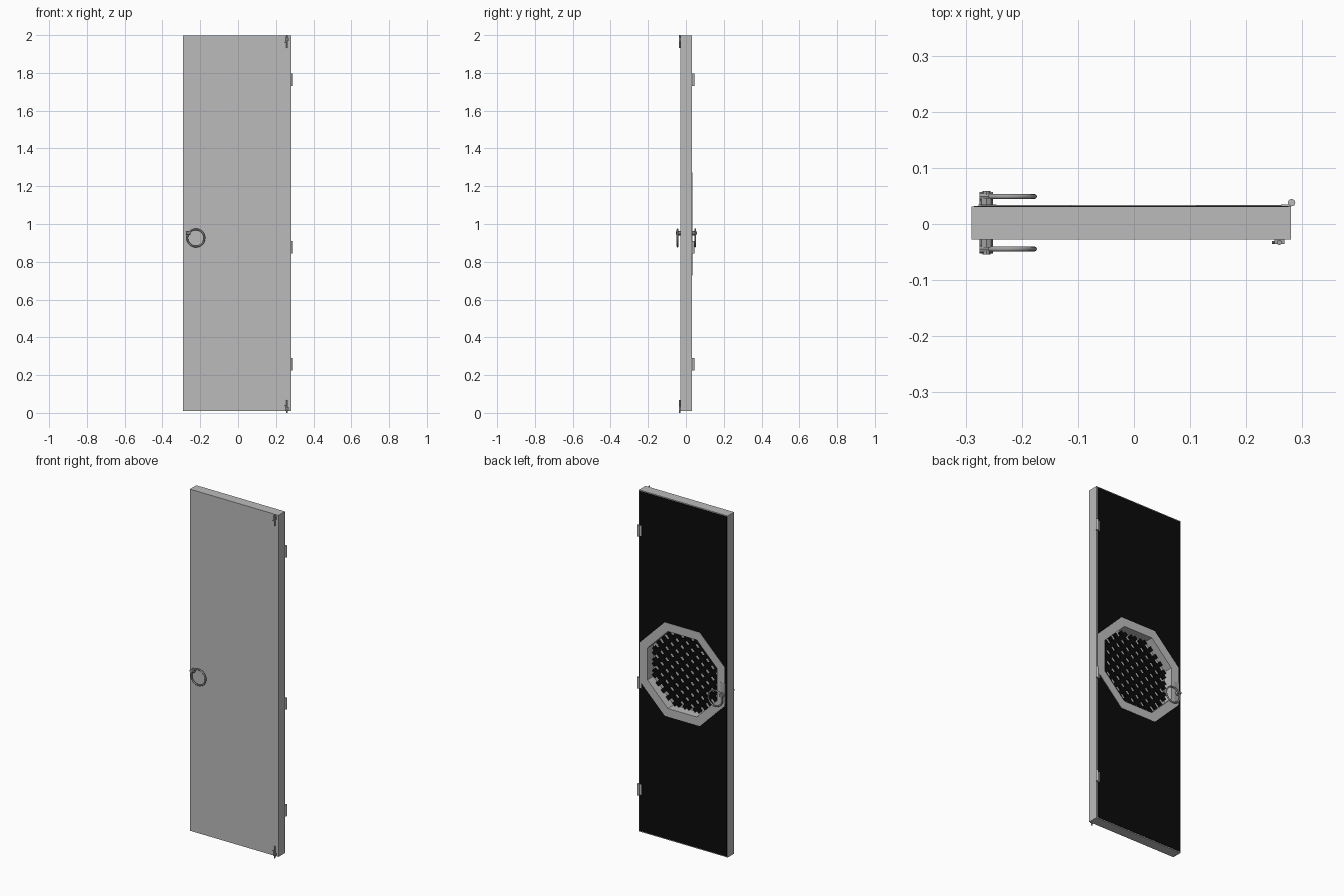
import bpy, bmesh, math
from mathutils import Matrix, Vector

cube = bpy.data.objects.get("Cube")
if cube:
    bpy.data.objects.remove(cube, do_unlink=True)


def material(name, value):
    m = bpy.data.materials.new(name)
    m.use_nodes = True
    color = (value, value, value, 1)
    m.diffuse_color = color
    m.node_tree.nodes["Principled BSDF"].inputs["Base Color"].default_value = color
    return m


GREY = material("light grey", 0.5)
STEEL = material("handle steel", 0.36)
BLACK = material("black", 0.003)
CENTRE_Z = 1.0
OUTER, INNER = 0.272, 0.224       # octagon apothems


def finish(name, bm, mat, smooth=False):
    bmesh.ops.recalc_face_normals(bm, faces=bm.faces)
    mesh = bpy.data.meshes.new(name)
    bm.to_mesh(mesh)
    bm.free()
    mesh.materials.append(mat)
    ob = bpy.data.objects.new(name, mesh)
    bpy.context.collection.objects.link(ob)
    if smooth:
        bpy.ops.object.select_all(action="DESELECT")
        ob.select_set(True)
        bpy.context.view_layer.objects.active = ob
        bpy.ops.object.shade_smooth_by_angle(angle=math.radians(40))
    return ob


def add_box(bm, lo, hi, turn=Matrix.Identity(4)):
    lo, hi = Vector(lo), Vector(hi)
    place = Matrix.Translation((lo + hi) / 2) @ turn @ Matrix.Diagonal((*(hi - lo), 1))
    bmesh.ops.create_cube(bm, size=1, matrix=place)


def box(name, lo, hi, mat):
    bm = bmesh.new()
    add_box(bm, lo, hi)
    return finish(name, bm, mat)


def add_rod(bm, a, b, radius, sides=12):
    a, b = Vector(a), Vector(b)
    turn = (b - a).to_track_quat("Z", "Y").to_matrix().to_4x4()
    bmesh.ops.create_cone(bm, cap_ends=True, segments=sides, radius1=radius,
                          radius2=radius, depth=(b - a).length,
                          matrix=Matrix.Translation((a + b) / 2) @ turn)


def octagon(bm, apothem, y):
    r = apothem / math.cos(math.pi / 8)
    angles = [math.pi / 8 + i * math.pi / 4 for i in range(8)]
    return [bm.verts.new((r * math.cos(a), y, CENTRE_Z + r * math.sin(a))) for a in angles]


def bridge(bm, a, b):
    for i in range(len(a)):
        j = (i + 1) % len(a)
        bm.faces.new((a[i], a[j], b[j], b[i]))


def cut_octagon(ob, apothem, y0, y1):
    bm = bmesh.new()
    a, b = octagon(bm, apothem, y0), octagon(bm, apothem, y1)
    bridge(bm, a, b)
    bm.faces.new(a)
    bm.faces.new(b)
    cutter = finish("window_cutter", bm, ob.data.materials[0])
    cutter.hide_render = True
    mod = ob.modifiers.new("window", "BOOLEAN")
    mod.operation, mod.solver, mod.object = "DIFFERENCE", "EXACT", cutter
    bpy.context.view_layer.objects.active = ob
    bpy.ops.object.modifier_apply(modifier=mod.name)
    bpy.data.objects.remove(cutter, do_unlink=True)


# Door slab with an octagonal pocket in its back
slab = box("door_slab", (-0.29, -0.028, 0.01), (0.28, 0.031, 1.997), GREY)
cut_octagon(slab, INNER, -0.021, 0.1)

# Black lining sheet on the back
lining = box("back_lining", (-0.285, 0.03, 0.015), (0.275, 0.0325, 1.992), BLACK)
cut_octagon(lining, INNER + 0.01, 0, 0.1)

# Octagonal window frame
bm = bmesh.new()
rings = [octagon(bm, r, y) for r, y in
         ((OUTER, 0.031), (OUTER, 0.034), (INNER, 0.034), (INNER, -0.02))]
for a, b in zip(rings, rings[1:]):
    bridge(bm, a, b)
finish("window_frame", bm, GREY)

# Diagonal grille, each bar trimmed to the octagon
bm = bmesh.new()
spacing, half = 0.046, 0.012
for sign in (-1, 1):
    turn = Matrix.Rotation(sign * math.pi / 4, 4, "Y")
    for i in range(-4, 5):
        d = i * spacing
        length = min(INNER, INNER * math.sqrt(2) - abs(d) - half)
        mid = turn @ Vector((0, 0, d)) + Vector((0, -0.012 + sign * 0.001, CENTRE_Z))
        size = Vector((length, 0.005, half))
        add_box(bm, mid - size, mid + size, turn)
finish("window_grille", bm, BLACK)

# Hinge knuckles
for label, z in (("lower", 0.257), ("middle", 0.878), ("upper", 1.763)):
    bm = bmesh.new()
    add_rod(bm, (0.281, 0.038, z - 0.033), (0.281, 0.038, z + 0.033), 0.0065, 16)
    add_box(bm, (0.262, 0.031, z - 0.03), (0.28, 0.0345, z + 0.03))
    finish(label + "_hinge", bm, GREY, True)

# Ring handles with bosses on both faces
for label, side, face in (("front", -1, -0.028), ("back", 1, 0.0325)):
    ring_y = face + side * 0.0165
    bm = bmesh.new()
    add_rod(bm, (-0.263, face, 0.952), (-0.263, face + side * 0.014, 0.952), 0.012, 8)
    add_rod(bm, (-0.263, face, 0.952), (-0.263, face + side * 0.026, 0.952), 0.007, 8)
    add_rod(bm, (-0.275, ring_y, 0.952), (-0.251, ring_y, 0.952), 0.008, 8)
    finish(label + "_handle_boss", bm, STEEL)
    bpy.ops.mesh.primitive_torus_add(
        major_segments=32, minor_segments=8, major_radius=0.0455, minor_radius=0.0045,
        location=(-0.223, ring_y, 0.926), rotation=(math.pi / 2, 0, 0))
    ring = bpy.context.object
    ring.name = label + "_handle_ring"
    ring.data.materials.append(STEEL)
    bpy.ops.object.shade_smooth_by_angle(angle=math.radians(60))

# Small plate behind the back handle
box("back_handle_plate", (-0.277, 0.032, 0.9), (-0.245, 0.035, 1.02), STEEL)

# Slide bolts at the top and bottom of the front
for label, end, way in (("lower", 0.0, 1), ("upper", 2.0, -1)):
    bm = bmesh.new()
    add_rod(bm, (0.259, -0.033, end), (0.259, -0.033, end + way * 0.067), 0.0045, 10)
    add_rod(bm, (0.246, -0.033, end + way * 0.04), (0.259, -0.033, end + way * 0.04), 0.003, 8)
    z0, z1 = sorted((end + way * 0.012, end + way * 0.03))
    add_box(bm, (0.25, -0.036, z0), (0.268, -0.027, z1))
    finish(label + "_slide_bolt", bm, STEEL, True)
